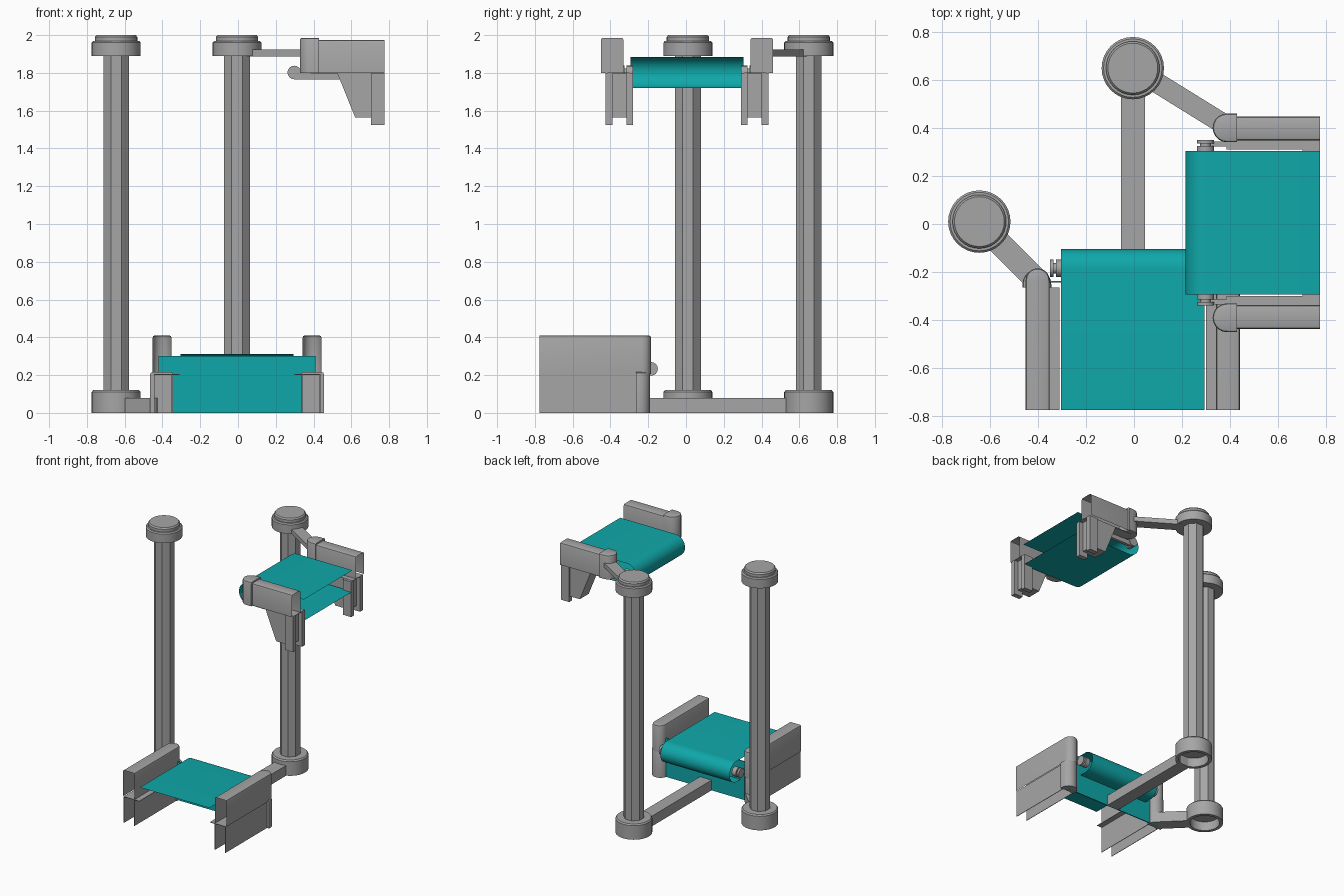
import bpy, bmesh, math
from mathutils import Matrix, Vector

cube = bpy.data.objects.get("Cube")
if cube:
    bpy.data.objects.remove(cube, do_unlink=True)


def material(name, rgb):
    m = bpy.data.materials.new(name)
    m.use_nodes = True
    m.diffuse_color = (*rgb, 1)
    m.node_tree.nodes["Principled BSDF"].inputs["Base Color"].default_value = (*rgb, 1)
    return m


GREY = material("grey metal", (0.38, 0.38, 0.38))
TEAL = material("teal belt", (0.005, 0.39, 0.4))


def finish(name, bm, mat, matrix=Matrix(), recalc=True):
    if recalc:
        bmesh.ops.recalc_face_normals(bm, faces=bm.faces)
    bm.transform(matrix)
    mesh = bpy.data.meshes.new(name)
    bm.to_mesh(mesh)
    bm.free()
    mesh.materials.append(mat)
    ob = bpy.data.objects.new(name, mesh)
    bpy.context.collection.objects.link(ob)
    bpy.ops.object.select_all(action='DESELECT')
    ob.select_set(True)
    bpy.context.view_layer.objects.active = ob
    bpy.ops.object.shade_smooth_by_angle(angle=math.radians(30))
    return ob


def box(name, lo, hi, mat=GREY, matrix=Matrix()):
    bm = bmesh.new()
    lo, hi = Vector(lo), Vector(hi)
    bmesh.ops.create_cube(bm, size=1, matrix=Matrix.Translation((lo + hi) / 2) @ Matrix.Diagonal((*(hi - lo), 1)))
    return finish(name, bm, mat, matrix)


def lathe(name, profile, sides, matrix, turn=0):
    bm = bmesh.new()
    vs = [bm.verts.new((r, 0, z)) for r, z in profile]
    es = [bm.edges.new(p) for p in zip(vs, vs[1:])]
    bmesh.ops.spin(bm, geom=vs + es, cent=(0, 0, 0), axis=(0, 0, 1), angle=math.tau, steps=sides)
    bmesh.ops.remove_doubles(bm, verts=bm.verts, dist=1e-5)
    return finish(name, bm, GREY, matrix @ Matrix.Rotation(turn, 4, 'Z'))


def prism(name, points, u0, u1, mat, matrix, solid=True):
    """Profile in (v, z), extruded along u; an open sheet if not solid."""
    bm = bmesh.new()
    vs = [bm.verts.new((u0, v, z)) for v, z in points]
    if solid:
        geom = [bm.faces.new(vs)]
    else:
        geom = [bm.edges.new(p) for p in zip(vs, vs[1:])]
    out = bmesh.ops.extrude_face_region(bm, geom=geom) if solid else bmesh.ops.extrude_edge_only(bm, edges=geom)
    moved = [g for g in out["geom"] if isinstance(g, bmesh.types.BMVert)]
    bmesh.ops.translate(bm, verts=moved, vec=(u1 - u0, 0, 0))
    return finish(name, bm, mat, matrix)


def round_ended(name, u, half, v0, v1, z0, z1, matrix, hollow=False, bevel=0.012):
    """Box with a half-round far end; a hollow one is open in front and below."""
    bm = bmesh.new()
    arc = [math.pi * i / 10 for i in range(11)]
    pts = [(u + half, v0)] + [(u + half * math.cos(a), v1 - half + half * math.sin(a)) for a in arc] + [(u - half, v0)]
    base = bm.faces.new([bm.verts.new((x, y, z0)) for x, y in pts])
    out = bmesh.ops.extrude_face_region(bm, geom=[base])
    top = [g for g in out["geom"] if isinstance(g, bmesh.types.BMVert)]
    bmesh.ops.translate(bm, verts=top, vec=(0, 0, z1 - z0))
    bmesh.ops.recalc_face_normals(bm, faces=bm.faces)
    edges = [e for e in bm.edges if all(v.co.z > z1 - 1e-4 for v in e.verts)
             and any(v.co.y > v0 + 1e-4 for v in e.verts)]
    bmesh.ops.bevel(bm, geom=edges, offset=bevel, segments=2, profile=0.5, affect='EDGES')
    if hollow:
        bm.normal_update()
        gone = [f for f in bm.faces if f.normal.y < -0.99 or f.normal.z < -0.99]
        bmesh.ops.delete(bm, geom=gone, context='FACES')
    return finish(name, bm, GREY, matrix, recalc=False)


def arm(name, start, end, width, z0, z1):
    d = Vector(end) - Vector(start)
    m = Matrix.Translation((*start, 0)) @ Matrix.Rotation(math.atan2(d.y, d.x), 4, 'Z')
    box(name, (0, -width / 2, z0), (d.length, width / 2, z1), matrix=m)


# Two posts with hollow feet and stepped caps
POST_A, POST_B = (-0.645, 0.01), (-0.005, 0.65)
FOOT = [(0, 0.07), (0.105, 0.07), (0.105, 0), (0.13, 0), (0.13, 0.11), (0.122, 0.12), (0, 0.12)]
CAP = [(0, 1.89), (0.13, 1.89), (0.13, 1.96), (0.122, 1.968), (0.112, 1.968), (0.112, 1.99), (0.104, 2), (0, 2)]
for side, pos in (("side", POST_A), ("back", POST_B)):
    place = Matrix.Translation((*pos, 0))
    lathe(side + "_post", [(0.074, 0.07), (0.074, 1.93)], 8, place, math.pi / 8)
    lathe(side + "_post_foot", FOOT, 32, place)
    lathe(side + "_post_cap", CAP, 32, place)

# Arms from the posts to the conveyors
arm("side_foot_arm", (-0.575, -0.065), (-0.40, -0.24), 0.1, 0, 0.08)
arm("back_foot_arm", (-0.005, 0.55), (-0.005, -0.24), 0.1, 0, 0.08)
arm("upper_arm", (0.07, 0.605), (0.385, 0.41), 0.085, 1.888, 1.925)


def belt(name, length, z, r, back, matrix):
    arc = [math.pi / 2 - math.pi * i / 20 for i in range(21)]
    pts = [(0, z + r)] + [(length + r * math.cos(a), z + r * math.sin(a)) for a in arc] + [(back, z - r)]
    prism(name, pts, -0.3, 0.3, TEAL, matrix, solid=False)


def roller_ends(prefix, v, z, matrix):
    for s, side in ((1, "left"), (-1, "right")):
        m = matrix @ Matrix.Translation((s * 0.285, v, z)) @ Matrix.Rotation(s * math.pi / 2, 4, 'Y')
        lathe(f"{prefix}_{side}_axle", [(0, 0), (0.036, 0), (0.036, 0.035), (0.022, 0.035),
                                       (0.022, 0.045), (0.036, 0.045), (0.036, 0.06), (0, 0.06)], 16, m)


# Lower conveyor: runs back from the front edge
LOW = Matrix.Translation((-0.005, -0.775, 0))
belt("lower_belt", 0.59, 0.233, 0.08, 0.535, LOW)
roller_ends("lower", 0.59, 0.233, LOW)
box("lower_back_plate", (-0.415, 0.53, 0), (0.415, 0.538, 0.3), TEAL, LOW)
for s, side in ((1, "left"), (-1, "right")):
    round_ended(f"lower_{side}_rail", s * 0.397, 0.05, 0, 0.59, 0.205, 0.41, LOW, hollow=True)
    round_ended(f"lower_{side}_rail_post", s * 0.4, 0.06, 0.51, 0.585, 0, 0.216, LOW)
    for part, u0, u1, z0 in (("outer_skirt", 0.437, 0.441, 0), ("inner_skirt", 0.346, 0.35, 0),
                             ("ledge", 0.305, 0.437, 0.201)):
        a, b = sorted((s * u0, s * u1))
        box(f"lower_{side}_{part}", (a, 0, z0), (b, 0.51, 0.205), matrix=LOW)

# Upper conveyor: runs in from the side edge
UP = Matrix.Translation((0.775, 0.005, 0)) @ Matrix.Rotation(math.pi / 2, 4, 'Z')
belt("upper_belt", 0.477, 1.802, 0.083, 0, UP)
roller_ends("upper", 0.477, 1.802, UP)
GUSSET = [(0.25, 1.8), (0.155, 1.565), (0.03, 1.565), (0.03, 1.8)]
for s, side in ((1, "left"), (-1, "right")):
    round_ended(f"upper_{side}_rail", s * 0.393, 0.05, 0, 0.43, 1.802, 1.974, UP, hollow=True)
    round_ended(f"upper_{side}_rail_end", s * 0.396, 0.06, 0.345, 0.447, 1.8, 1.986, UP)
    prism(f"upper_{side}_gusset", GUSSET, s * 0.31, s * 0.42, GREY, UP)
    for part, u0, u1, v0, v1, z0, z1 in (
            ("inner_leg", 0.285, 0.32, 0, 0.072, 1.525, 1.8),
            ("outer_leg", 0.395, 0.432, 0, 0.072, 1.525, 1.8),
            ("ledge", 0.305, 0.42, 0, 0.39, 1.798, 1.802),
            ("roller_bracket", 0.318, 0.34, 0.23, 0.477, 1.765, 1.8)):
        a, b = sorted((s * u0, s * u1))
        box(f"upper_{side}_{part}", (a, v0, z0), (b, v1, z1), matrix=UP)
